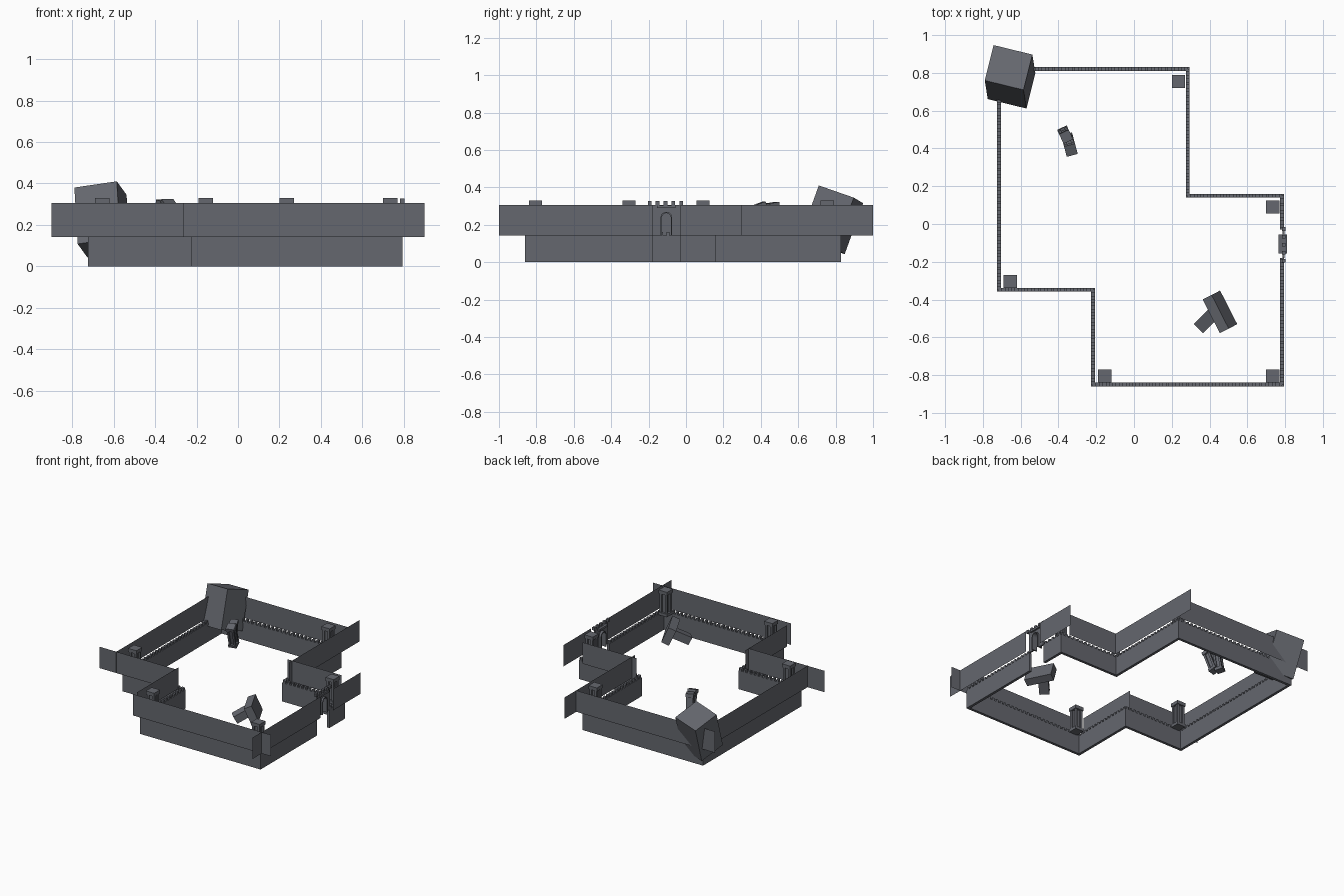
import bpy, bmesh, math
from mathutils import Matrix, Vector

if "Cube" in bpy.data.objects:
    bpy.data.objects.remove(bpy.data.objects["Cube"])

stone = bpy.data.materials.new("dark slate stone")
stone.diffuse_color = (0.13, 0.137, 0.158, 1)
stone.use_nodes = True
stone.node_tree.nodes["Principled BSDF"].inputs["Base Color"].default_value = stone.diffuse_color


def finish(name, bm):
    me = bpy.data.meshes.new(name)
    bm.to_mesh(me)
    bm.free()
    me.materials.append(stone)
    ob = bpy.data.objects.new(name, me)
    bpy.context.collection.objects.link(ob)
    return ob


def box(bm, center, size, frame=Matrix()):
    m = frame @ Matrix.Translation(center) @ Matrix.Diagonal((*size, 1))
    bmesh.ops.create_cube(bm, size=1, matrix=m)


def axes(origin, x, y, z):
    """Frame from an origin and three direction vectors."""
    m = Matrix((x, y, z)).transposed().to_4x4()
    m.translation = origin
    return m


def tilted(loc, turn, axis, angle):
    return Matrix.Translation(loc) @ Matrix.Rotation(math.radians(turn), 4, 'Z') \
        @ Matrix.Rotation(math.radians(angle), 4, axis)


# Floor outline, counter-clockwise, with how far each upper panel overshoots its ends
outline = [(-.217, -.85), (.783, -.85), (.783, .15), (.285, .15),
           (.285, .82), (-.715, .82), (-.715, -.348), (-.217, -.348)]
over = [(.048, .117), (.15, .15), (-.04, 0), (0, .18), (.04, .13), (.04, .045), (.185, -.04), (0, 0)]
T = .02            # wall thickness
OFF = .04          # upper panel distance from the wall centre line
LOW, TOP = .142, .305
GATE = (.67, .82)  # gate opening measured along the east wall

lower, teeth, panels = bmesh.new(), bmesh.new(), bmesh.new()
for i, a in enumerate(outline):
    a, b = Vector((*a, 0)), Vector((*outline[(i + 1) % 8], 0))
    d = (b - a).normalized()
    L = (b - a).length
    f = axes(a, d, Vector((-d.y, d.x, 0)), Vector((0, 0, 1)))
    e0, e1 = over[i]
    walls = [(-T / 2, L + T / 2)]
    sheets = [(-e0, L + e1)]
    if i == 1:
        walls = [(-T / 2, GATE[0]), (GATE[1], L + T / 2)]
        sheets = [(-e0, GATE[0]), (GATE[1], L + e1)]
    # solid lower wall with small teeth on top
    for s, e in walls:
        box(lower, ((s + e) / 2, 0, LOW / 2), (e - s, T, LOW), f)
        n = max(1, round((e - s) / .035))
        for k in range(n):
            box(teeth, (s + (k + .5) * (e - s) / n, 0, LOW + .008), (.018, T, .02), f)
    # thin upper panel on the outer side
    for s, e in sheets:
        vs = [panels.verts.new(f @ Vector((u, -OFF, z)))
              for u, z in ((s, LOW), (e, LOW), (e, TOP), (s, TOP))]
        panels.faces.new(vs)
finish("lower_wall", lower)
finish("wall_teeth", teeth)
finish("upper_wall_panel", panels)

# Gate: panel with an arched opening, arch frame and battlements
GY = -.105


def arch(r, spring, base, n=10):
    return [(GY - r, base)] + [(GY - r * math.cos(math.pi * k / n), spring + r * math.sin(math.pi * k / n))
                               for k in range(n + 1)] + [(GY + r, base)]


def extrude_profile(name, pts, x0, x1):
    bm = bmesh.new()
    face = bm.faces.new([bm.verts.new((x0, y, z)) for y, z in pts])
    geo = bmesh.ops.extrude_face_region(bm, geom=[face])["geom"]
    bmesh.ops.translate(bm, vec=(x1 - x0, 0, 0), verts=[g for g in geo if isinstance(g, bmesh.types.BMVert)])
    bmesh.ops.recalc_face_normals(bm, faces=bm.faces)
    return finish(name, bm)


inner = arch(.024, .238, LOW)
extrude_profile("gate_wall", [(GY - .075, LOW)] + inner + [(GY + .075, LOW), (GY + .075, TOP), (GY - .075, TOP)],
                .785, .797)
extrude_profile("gate_arch_frame", arch(.031, .238, LOW) + inner[::-1], .768, .81)
bm = bmesh.new()
for k in range(5):
    box(bm, (.793, GY - .005 + (k - 2) * .042, .315), (.02, .02, .022))
box(bm, (.788, GY, .296), (.044, .1, .015))
finish("gate_battlement", bm)


# Pillars: base and cap slabs, core and four corner shafts
def pillar(name, frame, h=.19, w=.07):
    bm = bmesh.new()
    box(bm, (0, 0, .011), (w, w, .022), frame)
    box(bm, (0, 0, h - .013), (w, w, .026), frame)
    box(bm, (0, 0, h / 2), (w * .55, w * .55, h - .03), frame)
    for sx in (-1, 1):
        for sy in (-1, 1):
            box(bm, (sx * w * .31, sy * w * .31, h / 2), (w * .24, w * .24, h - .03), frame)
    finish(name, bm)


for k, (x, y) in enumerate([(.235, .755), (.735, .09), (-.655, -.305), (-.155, -.805), (.735, -.805)]):
    pillar(f"corner_pillar_{k + 1}", Matrix.Translation((x, y, .14)))

# Two broken pillars leaning on each other
pillar("leaning_pillar", tilted((-.37, .485, .135), 25, 'X', 8), .185, .056)
pillar("broken_pillar", tilted((-.35, .45, .145), 15, 'X', 20), .18, .06)

# Fallen lintel with a stump beside it
bm = bmesh.new()
box(bm, (0, 0, 0), (.2, .058, .125), tilted((.455, -.465, .22), -63, 'X', 24))
finish("fallen_lintel", bm)
bm = bmesh.new()
box(bm, (0, 0, 0), (.14, .07, .06), tilted((.395, -.5, .185), 45, 'Y', -28))
finish("fallen_stump", bm)

# Large tilted corner block
u, v = Vector((.205, -.05, .03)), Vector((.047, .187, -.065))
w = u.cross(v).normalized() * .29
bm = bmesh.new()
box(bm, (.5, .5, -.5), (1, 1, 1), axes(Vector((-.79, .76, .38)), u, v, w))
finish("tilted_block", bm)
